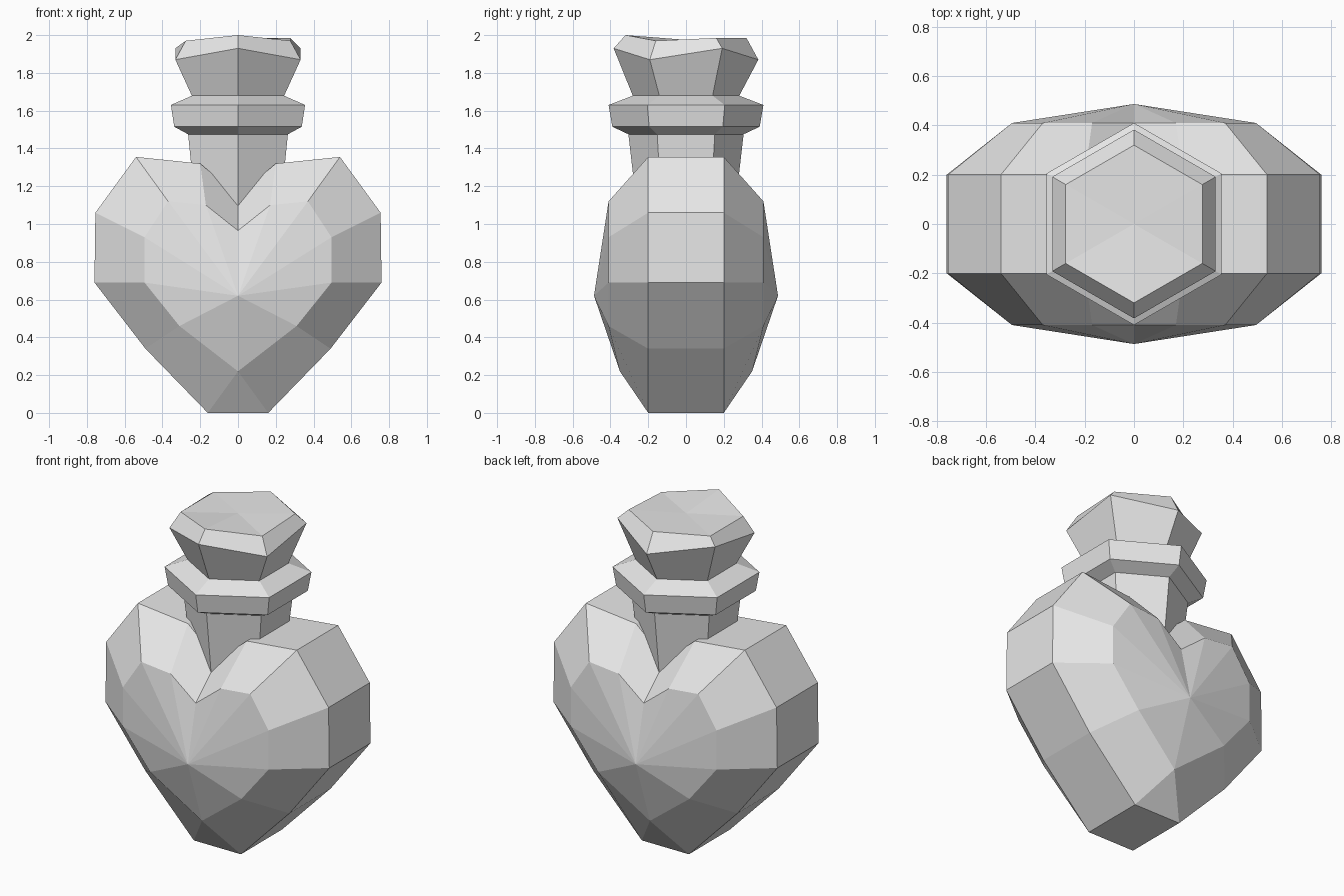
import bpy, bmesh
from math import radians, cos, sin

if "Cube" in bpy.data.objects:
    bpy.data.objects.remove(bpy.data.objects["Cube"], do_unlink=True)

GREY = (0.8, 0.8, 0.8, 1)
mat = bpy.data.materials.new("plain grey")
mat.use_nodes = True
mat.diffuse_color = GREY
mat.node_tree.nodes["Principled BSDF"].inputs["Base Color"].default_value = GREY


def finish(bm, name):
    bmesh.ops.recalc_face_normals(bm, faces=bm.faces)
    mesh = bpy.data.meshes.new(name)
    bm.to_mesh(mesh)
    bm.free()
    mesh.materials.append(mat)
    obj = bpy.data.objects.new(name, mesh)
    bpy.context.collection.objects.link(obj)
    return obj


def bridge(bm, ring_a, ring_b):
    """Join two closed rings, collapsing repeated corners to triangles."""
    n = len(ring_a)
    for i in range(n):
        j = (i + 1) % n
        corners = list(dict.fromkeys((ring_a[i], ring_a[j], ring_b[j], ring_b[i])))
        bm.faces.new(corners)


def fan(bm, ring, point):
    """Close a ring with triangles meeting at a point."""
    tip = bm.verts.new(point)
    for a, b in zip(ring, ring[1:] + ring[:1]):
        if a != b:
            bm.faces.new((a, b, tip))


def hex_ring(bm, radius, heights):
    """Six corners, the first one pointing to the front."""
    angles = [radians(60 * i - 90) for i in range(6)]
    return [bm.verts.new((radius * cos(a), radius * sin(a), z))
            for a, z in zip(angles, heights)]


# Faceted heart body: rim outline and raised facet outline, right half each
rim = [(0.16, 0), (0.49, 0.34), (0.76, 0.69), (0.755, 1.06),
       (0.54, 1.355), (0.2, 1.32), (0, 1.15)]
facet = [(0, 0.22), (0.31, 0.46), (0.495, 0.69), (0.495, 0.93),
         (0.37, 1.12), (0.17, 1.1), (0, 0.965)]


def mirrored(half):
    return half + [(-x, z) for x, z in half[-2::-1]]


bm = bmesh.new()
rims = []
for side in (-1, 1):
    outer = [bm.verts.new((x, side * 0.2, z)) for x, z in mirrored(rim)]
    inner = []
    for x, z in mirrored(facet)[:-1]:
        depth = 0.35 if z < 0.3 else 0.41
        inner.append(bm.verts.new((x, side * depth, z)))
    inner.append(inner[0])
    bridge(bm, outer, inner)
    fan(bm, inner, (0, side * 0.487, 0.62))
    rims.append(outer)
bridge(bm, *rims)
finish(bm, "heart_body")

# Six-sided neck with a flared lip
bm = bmesh.new()
profile = [(0.25, 1.0), (0.305, 1.475), (0.39, 1.515), (0.41, 1.63), (0.28, 1.68)]
rings = [hex_ring(bm, r, [z] * 6) for r, z in profile]
for lower, upper in zip(rings, rings[1:]):
    bridge(bm, lower, upper)
bm.faces.new(rings[0])
bm.faces.new(rings[-1])
finish(bm, "neck_and_lip")

# Flared stopper with an uneven chamfered top
bm = bmesh.new()
base = hex_ring(bm, 0.28, [1.675] * 6)
shoulder = hex_ring(bm, 0.383, [1.93, 1.87] * 3)
crown = hex_ring(bm, 0.32, [2.0, 1.97, 1.985, 1.985, 1.97, 1.97])
bridge(bm, base, shoulder)
bridge(bm, shoulder, crown)
bm.faces.new(base)
fan(bm, crown, (0, 0, 1.975))
finish(bm, "stopper")
